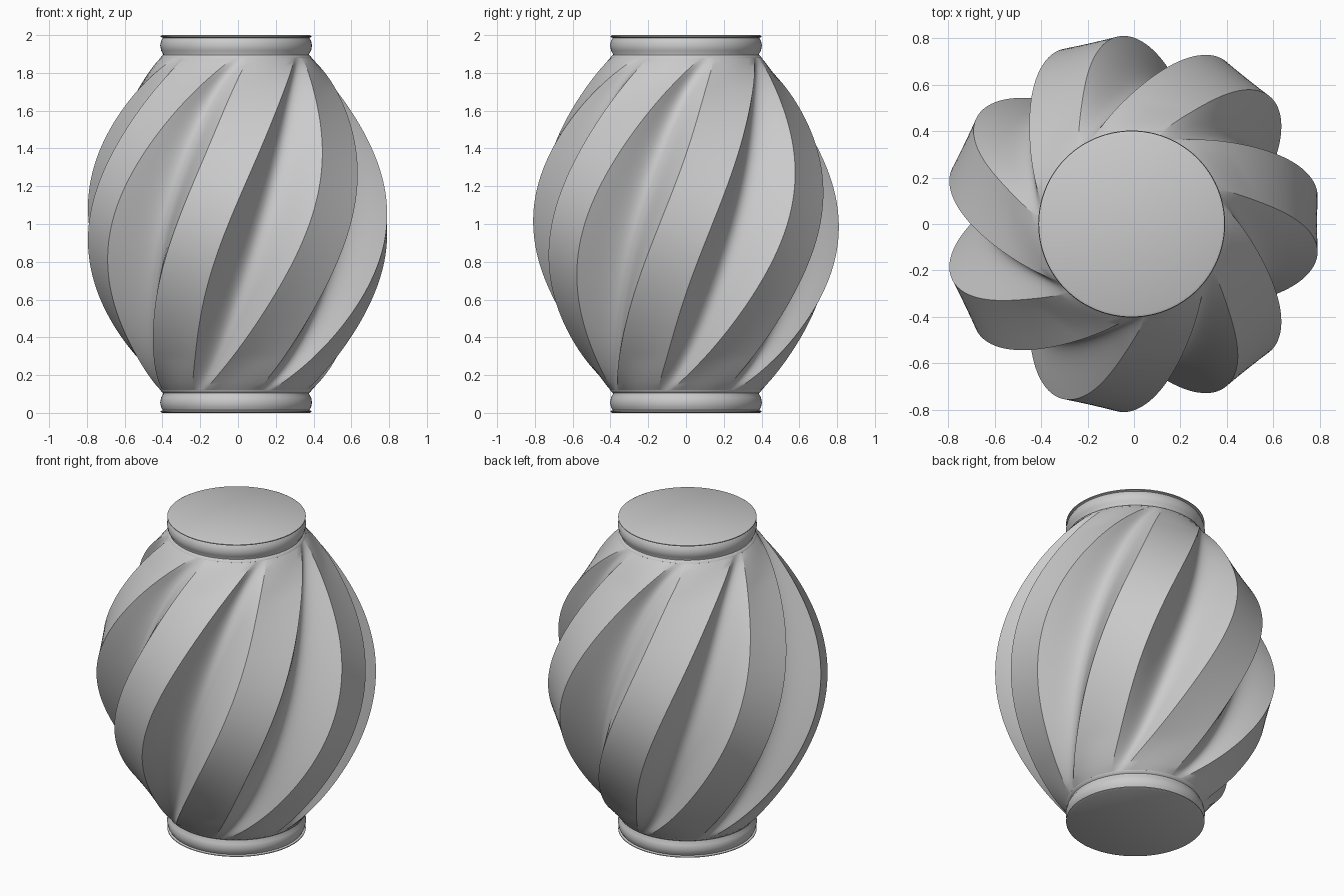
import bpy, bmesh
from math import sin, cos, pi, asin, radians, tau

cube = bpy.data.objects.get("Cube")
if cube:
    bpy.data.objects.remove(cube)

CENTRE_X = -0.01
LOBES, FACE_STEPS, FLUTE_STEPS, ROWS = 7, 6, 18, 80
HALF_HEIGHT = 0.88

clay = bpy.data.materials.new("grey_clay")
clay.use_nodes = True
grey = (0.6, 0.6, 0.6, 1)
clay.diffuse_color = grey
clay.node_tree.nodes["Principled BSDF"].inputs["Base Color"].default_value = grey


def finish(bm, name, angle):
    bmesh.ops.recalc_face_normals(bm, faces=bm.faces)
    mesh = bpy.data.meshes.new(name)
    bm.to_mesh(mesh)
    bm.free()
    mesh.materials.append(clay)
    obj = bpy.data.objects.new(name, mesh)
    bpy.context.collection.objects.link(obj)
    obj.location.x = CENTRE_X
    bpy.ops.object.select_all(action="DESELECT")
    obj.select_set(True)
    bpy.context.view_layer.objects.active = obj
    bpy.ops.object.shade_smooth_by_angle(angle=radians(angle))
    return obj


def skin(bm, rings):
    # Bridge successive closed rings with quads
    for low, high in zip(rings, rings[1:]):
        n = len(low)
        for i in range(n):
            j = (i + 1) % n
            bm.faces.new((low[i], low[j], high[j], high[i]))


def section(u):
    # Flat-faced ribs separated by hollow flutes, as (angle, radius) pairs
    swell = max(cos(pi / 2 * u / HALF_HEIGHT), 0) ** 0.9
    radius = 0.4 + 0.41 * swell
    half = asin(0.14 / radius)
    gap = tau / LOBES - 2 * half
    twist = radians(u * (28.5 + 10 * u**2 + 25 * u**6))
    flat = min(1, swell * 3)
    for k in range(LOBES):
        mid = k * tau / LOBES + twist
        for i in range(FACE_STEPS):
            a = half * (2 * i / FACE_STEPS - 1)
            chord = radius * cos(half) / cos(a)
            yield mid + a, radius + (chord - radius) * flat
        for i in range(FLUTE_STEPS):
            t = i / FLUTE_STEPS
            yield mid + half + gap * t, radius - 0.2 * swell * sin(pi * t)


# Twisted fluted body
bm = bmesh.new()
rings = []
for row in range(ROWS + 1):
    u = HALF_HEIGHT * (2 * row / ROWS - 1)
    rings.append([bm.verts.new((r * cos(a), r * sin(a), 1 + u)) for a, r in section(u)])
skin(bm, rings)
finish(bm, "twisted_body", 25)

# Moulded collars, mirrored top and bottom
PROFILE = [(0.39, 0), (0.4, 0.005), (0.4, 0.01), (0.388, 0.014), (0.397, 0.03),
           (0.402, 0.055), (0.397, 0.082), (0.386, 0.1), (0.386, 0.105),
           (0.397, 0.113), (0.4, 0.12), (0.39, 0.13)]
for name, flip in (("bottom_collar", False), ("top_collar", True)):
    bm = bmesh.new()
    rings = []
    for r, h in PROFILE:
        z = 2 - h if flip else h
        rings.append([bm.verts.new((r * cos(tau * i / 96), r * sin(tau * i / 96), z))
                      for i in range(96)])
    skin(bm, rings)
    bm.faces.new(rings[0])
    bm.faces.new(rings[-1])
    finish(bm, name, 35)
